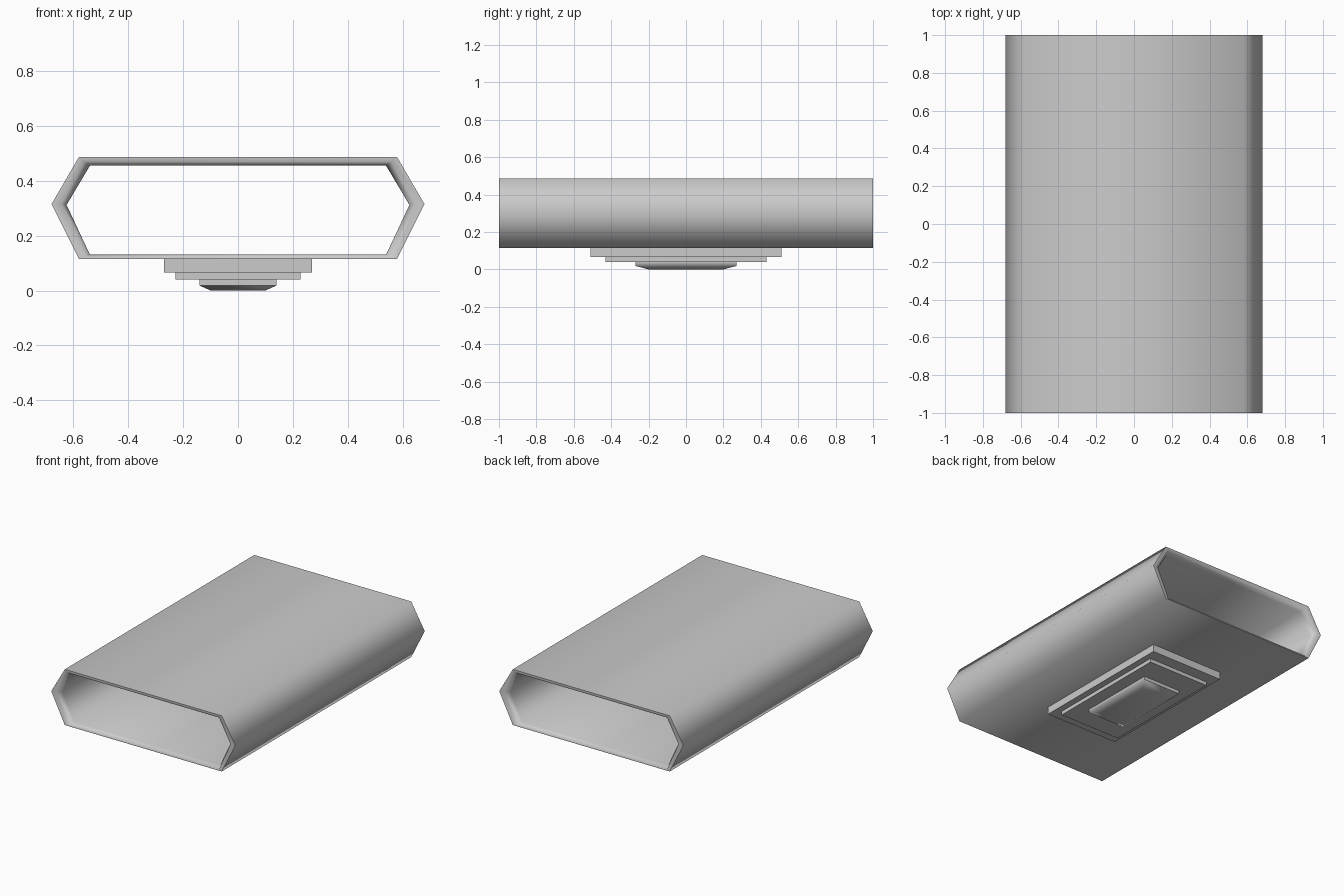
import bpy, bmesh

if "Cube" in bpy.data.objects:
    bpy.data.objects.remove(bpy.data.objects["Cube"])


def make_object(name, rings, closed):
    """Skin a list of vertex rings; closed joins last ring to first, else caps ends."""
    bm = bmesh.new()
    vr = [[bm.verts.new(p) for p in ring] for ring in rings]
    pairs = list(zip(vr, vr[1:]))
    if closed:
        pairs.append((vr[-1], vr[0]))
    else:
        bm.faces.new(vr[0])
        bm.faces.new(vr[-1])
    for a, b in pairs:
        n = len(a)
        for i in range(n):
            j = (i + 1) % n
            bm.faces.new((a[i], a[j], b[j], b[i]))
    bmesh.ops.recalc_face_normals(bm, faces=bm.faces)
    for f in bm.faces:
        f.smooth = True
    me = bpy.data.meshes.new(name)
    bm.to_mesh(me)
    bm.free()
    ob = bpy.data.objects.new(name, me)
    bpy.context.collection.objects.link(ob)
    # keep the end rims crisp while the hexagonal sides shade smoothly
    bpy.context.view_layer.objects.active = ob
    ob.select_set(True)
    bpy.ops.object.shade_smooth_by_angle(angle=1.2)
    ob.select_set(False)
    return ob


def hexagon(half_top, apex, top, mid, bottom, y):
    right = [(half_top, top), (apex, mid), (half_top, bottom)]
    left = [(-x, z) for x, z in reversed(right)]
    return [(x, y, z) for x, z in right + left]


def rect(hx, hy, z):
    return [(hx, hy, z), (-hx, hy, z), (-hx, -hy, z), (hx, -hy, z)]


# Open hexagonal sleeve with a lipped rim at both ends
outer = (0.58, 0.68, 0.487, 0.315, 0.115)
lip = (0.56, 0.645, 0.47, 0.315, 0.122)
inner = (0.54, 0.625, 0.455, 0.312, 0.131)
make_object("hexagonal_sleeve", [
    hexagon(*outer, -1), hexagon(*outer, 1),
    hexagon(*lip, 1), hexagon(*inner, 0.96),
    hexagon(*inner, -0.96), hexagon(*lip, -1),
], True)

# Stepped foot beneath the sleeve
make_object("stepped_foot", [
    rect(0.27, 0.51, 0.118), rect(0.27, 0.51, 0.065),
    rect(0.227, 0.43, 0.065), rect(0.227, 0.43, 0.04),
    rect(0.14, 0.27, 0.04), rect(0.14, 0.27, 0.018),
    rect(0.10, 0.20, 0.0),
], False)
